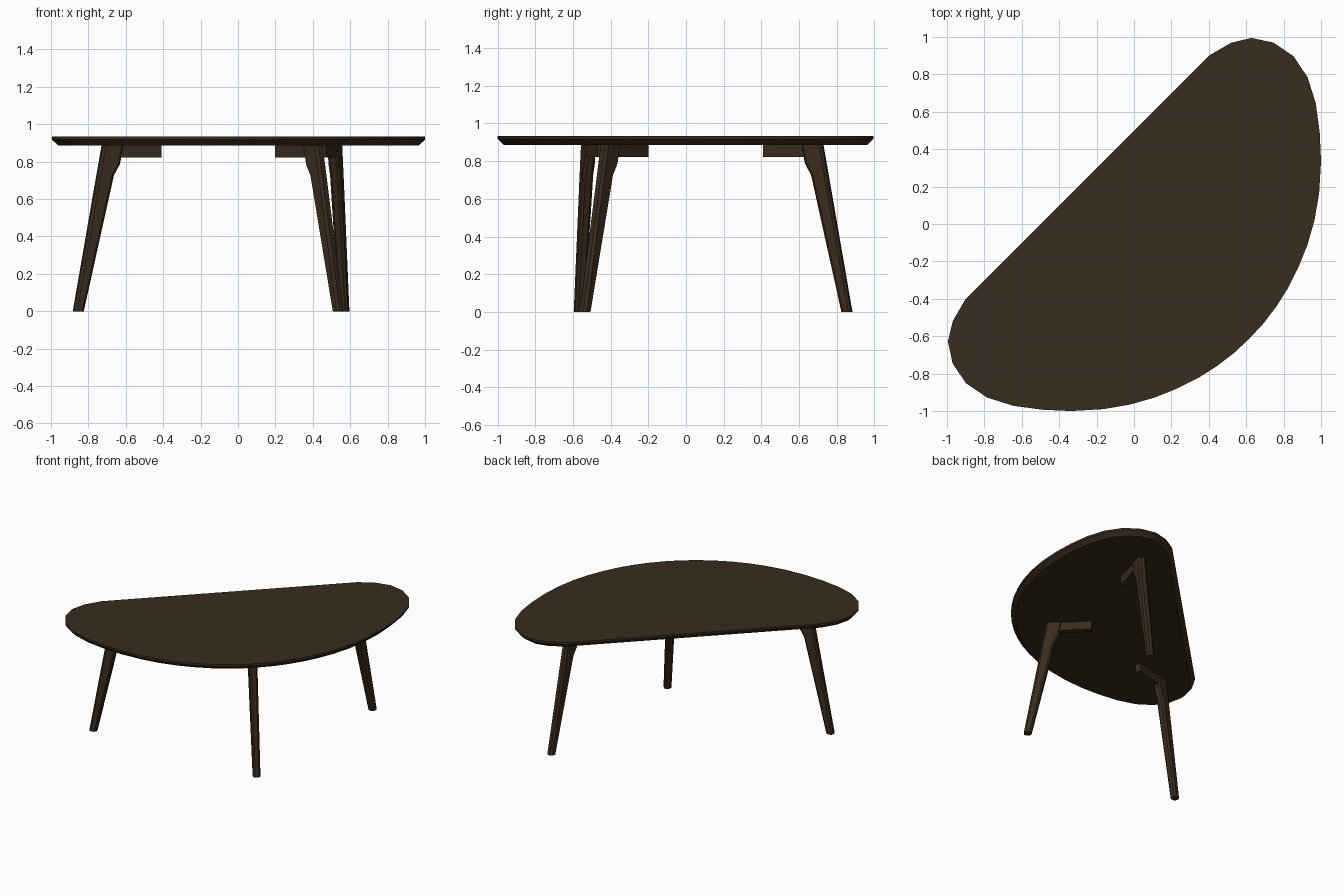
import bpy, math
from mathutils import Vector

if "Cube" in bpy.data.objects:
    bpy.data.objects.remove(bpy.data.objects["Cube"])

wood = bpy.data.materials.new("dark_wood")
wood.diffuse_color = (0.042, 0.025, 0.013, 1)
wood.use_nodes = True
wood.node_tree.nodes["Principled BSDF"].inputs["Base Color"].default_value = wood.diffuse_color


def loft(name, rings):
    """Solid skinned through equal-length closed rings, capped at both ends."""
    n = len(rings[0])
    verts = [p for r in rings for p in r]
    faces = [tuple(reversed(range(n))), tuple(range(len(verts) - n, len(verts)))]
    for k in range(len(rings) - 1):
        for i in range(n):
            j = (i + 1) % n
            faces.append((k * n + i, k * n + j, (k + 1) * n + j, (k + 1) * n + i))
    me = bpy.data.meshes.new(name)
    me.from_pydata(verts, [], faces)
    me.materials.append(wood)
    ob = bpy.data.objects.new(name, me)
    bpy.context.collection.objects.link(ob)
    bpy.ops.object.select_all(action='DESELECT')
    ob.select_set(True)
    bpy.context.view_layer.objects.active = ob
    bpy.ops.object.shade_smooth_by_angle(angle=math.radians(28))
    return ob


# Tabletop: half outline mirrored across the diagonal, undercut edge
half = [(0.405, 0.903), (0.517, 0.968), (0.627, 0.995), (0.745, 0.97),
        (0.852, 0.898), (0.928, 0.785), (0.972, 0.645), (0.993, 0.49),
        (1.0, 0.335), (0.99, 0.165), (0.965, 0.02), (0.928, -0.11),
        (0.88, -0.23), (0.825, -0.34), (0.762, -0.44), (0.692, -0.532)]
outline = half + [(0.615, -0.615)] + [(-y, -x) for x, y in reversed(half)]
outline = [Vector(p) for p in reversed(outline)]   # counter-clockwise


def inset(pts, d):
    out = []
    for i, p in enumerate(pts):
        a = (p - pts[i - 1]).normalized()
        b = (pts[(i + 1) % len(pts)] - p).normalized()
        na, nb = Vector((-a.y, a.x)), Vector((-b.y, b.x))
        out.append(p + (na + nb) * d / (1 + na.dot(nb)))
    return out


loft("tabletop", [[(p.x, p.y, z) for p in inset(outline, d)]
                  for z, d in ((0.887, 0.032), (0.918, 0), (0.933, 0))])


# Legs: splayed, with a flared shoulder and a short brace under the top
def section(inner, outer, t, z, c, place):
    pts = [(inner, -t + c), (inner + c, -t), (outer - c, -t), (outer, -t + c),
           (outer, t - c), (outer - c, t), (inner + c, t), (inner, t - c)]
    return [place(u, v, z) for u, v in pts]


def outer_edge(z):
    return 0.027 - 0.16 * z / 0.887


def add_leg(name, foot, degrees):
    a = math.radians(degrees)

    def place(u, v, z):
        return (foot[0] + u * math.cos(a) - v * math.sin(a),
                foot[1] + u * math.sin(a) + v * math.cos(a), z)

    profile = [(0, -0.027, 0.026), (0.727, -0.193, 0.029),
               (0.786, -0.226, 0.029), (0.887, -0.247, 0.029)]
    loft(name + "_leg", [section(u, outer_edge(z), t, z, 0.013, place)
                         for z, u, t in profile])
    loft(name + "_brace", [[place(u, v, z) for u, v in
                            ((-0.455, -0.021), (-0.2, -0.021), (-0.2, 0.021), (-0.455, 0.021))]
                           for z in (0.822, 0.888)])


add_leg("left", (-0.854, -0.567), 195)
add_leg("back", (0.567, 0.854), 75)
add_leg("front", (0.535, -0.535), 315)
